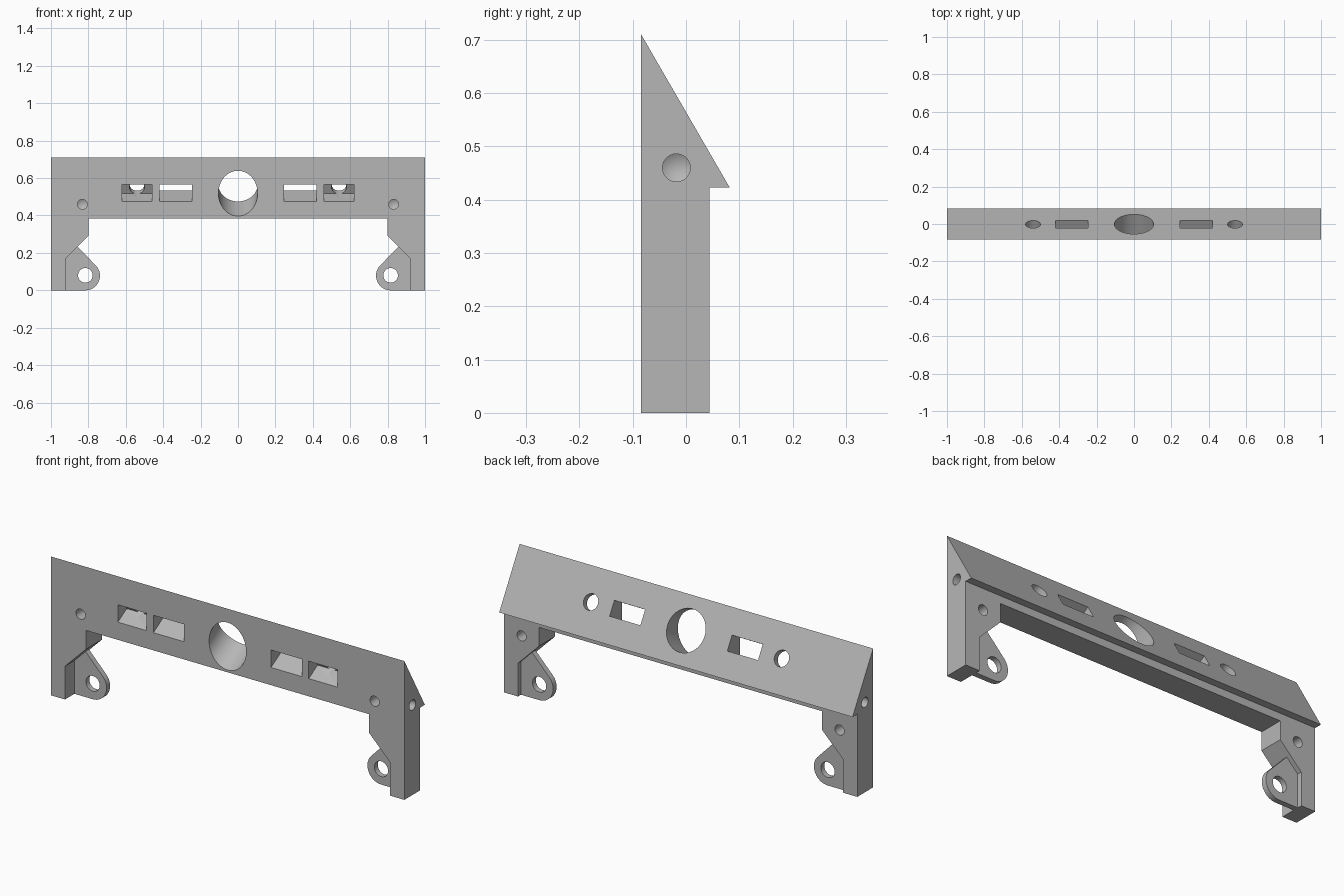
import bpy, bmesh
from math import radians, cos, sin
from mathutils import Matrix, Vector

if "Cube" in bpy.data.objects:
    bpy.data.objects.remove(bpy.data.objects["Cube"])

FRONT, BACK, TIP = -0.084, 0.044, 0.082

grey = bpy.data.materials.new("plain grey")
grey.use_nodes = True
grey.diffuse_color = (0.47, 0.47, 0.47, 1)
grey.node_tree.nodes["Principled BSDF"].inputs["Base Color"].default_value = grey.diffuse_color


def finish(bm, name):
    bmesh.ops.recalc_face_normals(bm, faces=bm.faces[:])
    mesh = bpy.data.meshes.new(name)
    bm.to_mesh(mesh)
    bm.free()
    mesh.materials.append(grey)
    ob = bpy.data.objects.new(name, mesh)
    bpy.context.collection.objects.link(ob)
    return ob


def prism(name, points, offset):
    """Extrude a closed 3D outline along an offset."""
    bm = bmesh.new()
    face = bm.faces.new([bm.verts.new(p) for p in points])
    out = bmesh.ops.extrude_face_region(bm, geom=[face])
    verts = [g for g in out["geom"] if isinstance(g, bmesh.types.BMVert)]
    bmesh.ops.translate(bm, verts=verts, vec=offset)
    return finish(bm, name)


def drill(radius, start, end, frame, tip=0.0):
    """Round cutter along the frame's z axis, with an optional conical tip."""
    bm = bmesh.new()
    bmesh.ops.create_cone(bm, cap_ends=True, cap_tris=tip > 0, segments=48,
                          radius1=radius, radius2=radius, depth=end - start)
    for v in bm.verts:
        if v.co.xy.length < radius / 2 and v.co.z > 0:
            v.co.z += tip
    bm.transform(frame @ Matrix.Translation((0, 0, (start + end) / 2)))
    return finish(bm, "cutter")


def block(low, high, frame):
    """Box cutter between two corners of a frame."""
    bm = bmesh.new()
    bmesh.ops.create_cube(bm, size=1)
    low, high = Vector(low), Vector(high)
    size = high - low
    bm.transform(frame @ Matrix.Translation((low + high) / 2) @ Matrix.Diagonal((*size, 1)))
    return finish(bm, "cutter")


def cut(ob, cutter):
    mod = ob.modifiers.new("cut", "BOOLEAN")
    mod.operation, mod.solver, mod.object = "DIFFERENCE", "EXACT", cutter
    bpy.context.view_layer.objects.active = ob
    bpy.ops.object.modifier_apply(modifier=mod.name)
    bpy.data.objects.remove(cutter)


def place(x, y, z, angle=0.0, axis="X"):
    return Matrix.Translation((x, y, z)) @ Matrix.Rotation(radians(angle), 4, axis)


# Frame: sloped beam and legs share one side profile
profile = [(FRONT, 0), (BACK, 0), (BACK, 0.423), (TIP, 0.423), (FRONT, 0.71)]
body = prism("beam_and_legs", [(-1, y, z) for y, z in profile], (2, 0, 0))

# Opening between the legs
half = [(0.92, -0.1), (0.92, 0.17), (0.8, 0.29), (0.8, 0.385)]
opening = half + [(-x, z) for x, z in reversed(half)]
cut(body, prism("cutter", [(x, -0.3, z) for x, z in opening], (0, 0.6, 0)))

# Round window, square to the sloped back
cut(body, drill(0.105, -0.3, 0.3, place(0, FRONT, 0.518, -60)))

for side in (1, -1):
    # Slot right through the beam
    slot = place(side * 0.333, FRONT, 0.52, -60)
    cut(body, block((-0.087, -0.0385, -0.3), (0.087, 0.0385, 0.3), slot))
    # Blind pocket with a round hole behind it
    pocket = place(side * 0.54, FRONT, 0.52, -60)
    cut(body, block((-0.081, -0.0385, -0.3), (0.081, 0.0385, 0.061), pocket))
    cut(body, drill(0.04, 0.03, 0.3, pocket))
    # Drilled screw holes: front, back and outer end
    cut(body, drill(0.026, -0.05, 0.06, place(side * 0.832, FRONT, 0.46, -90), 0.015))
    cut(body, drill(0.026, -0.05, 0.06, place(side * 0.9, BACK, 0.315, 90), 0.015))
    cut(body, drill(0.026, -0.05, 0.1, place(side, -0.018, 0.46, -90 * side, "Y"), 0.015))

    # Hinge ear: rounded thin plate set inside the leg
    cx, r = 0.816, 0.078
    arc = [(cx + r * cos(radians(a)), r + r * sin(radians(a))) for a in range(270, 134, -5)]
    outline = [(0.92, 0)] + arc + [(0.857, 0.233), (0.92, 0.17)]
    name = "left_hinge_ear" if side > 0 else "right_hinge_ear"
    ear = prism(name, [(side * x, -0.008, z) for x, z in outline], (0, 0.028, 0))
    cut(ear, drill(0.039, -0.2, 0.2, place(side * cx, 0, 0.08, -90)))
    ear.select_set(True)

# Smooth bores, crisp edges
body.select_set(True)
bpy.context.view_layer.objects.active = body
bpy.ops.object.shade_smooth_by_angle(angle=radians(30))
